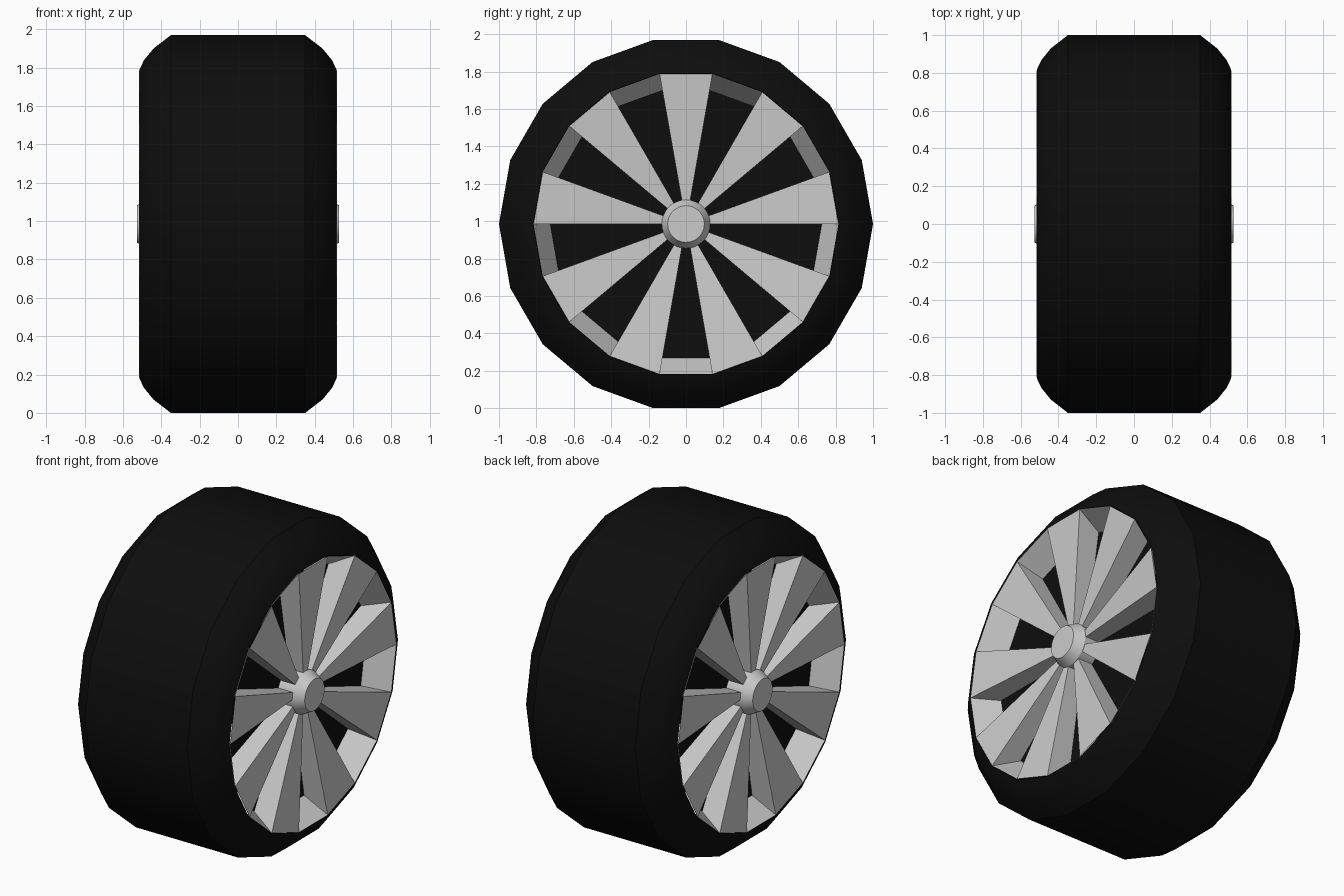
import bpy, bmesh
from math import sin, cos, radians
from mathutils import Vector

if "Cube" in bpy.data.objects:
    bpy.data.objects.remove(bpy.data.objects["Cube"])

N = 18
CZ = cos(radians(10))          # axle height
RIM_R, FLOOR_R, HUB_R = 0.815, 0.726, 0.13
RIM_X, FLOOR_X, DIP_X = 0.517, 0.365, 0.462

tyre_mat = bpy.data.materials.new("black_rubber")
tyre_mat.diffuse_color = (0.004, 0.004, 0.004, 1)
tyre_mat.use_nodes = True
tyre_mat.node_tree.nodes["Principled BSDF"].inputs["Base Color"].default_value = tyre_mat.diffuse_color


def pt(x, r, deg):
    return Vector((x, r * cos(radians(deg)), r * sin(radians(deg))))


def finish(bm, name, mat=None, angle=None):
    me = bpy.data.meshes.new(name)
    bm.to_mesh(me)
    bm.free()
    ob = bpy.data.objects.new(name, me)
    bpy.context.collection.objects.link(ob)
    ob.location.z = CZ
    if mat:
        me.materials.append(mat)
    if angle:
        bpy.ops.object.select_all(action='DESELECT')
        ob.select_set(True)
        bpy.context.view_layer.objects.active = ob
        bpy.ops.object.shade_smooth_by_angle(angle=radians(angle))
    return ob


def lathe(name, profile, sides, mat=None, angle=None):
    """Revolve (x, radius) points around the x axis, capping both ends."""
    bm = bmesh.new()
    rings = [[bm.verts.new(pt(x, r, 360 * i / sides)) for i in range(sides)]
             for x, r in profile]
    for a, b in zip(rings, rings[1:]):
        for i in range(sides):
            j = (i + 1) % sides
            bm.faces.new((a[i], a[j], b[j], b[i]))
    bm.faces.new(rings[0])
    bm.faces.new(rings[-1])
    bmesh.ops.recalc_face_normals(bm, faces=bm.faces)
    return finish(bm, name, mat, angle)


# Tyre: rounded shoulders, closed by a dark recessed disc behind the spokes
half = [(0.35, 1.0), (0.44, 0.93), (0.49, 0.868), (0.514, 0.818),
        (FLOOR_X - 0.003, FLOOR_R + 0.005)]
lathe("tyre", [(-x, r) for x, r in reversed(half)] + half, N, tyre_mat, 25)


def spoked_rim(name, s):
    bm = bmesh.new()

    def quad(points, facing):
        f = bm.faces.new([bm.verts.new(p) for p in points])
        f.normal_update()
        if f.normal.dot(facing) < 0:
            f.normal_flip()

    for k in range(9):
        a, b, c = 40 * k, 40 * k + 20, 40 * k + 40
        # spoke front, dished towards the hub
        quad([pt(s * RIM_X, RIM_R, a), pt(s * RIM_X, RIM_R, b),
              pt(s * DIP_X, HUB_R - 0.01, b), pt(s * DIP_X, HUB_R - 0.01, a)],
             Vector((s, 0, 0)))
        # spoke side walls
        for ang, out in ((a, a - 90), (b, b + 90)):
            quad([pt(s * RIM_X, RIM_R, ang), pt(s * FLOOR_X, FLOOR_R, ang),
                  pt(s * FLOOR_X, HUB_R - 0.01, ang), pt(s * DIP_X, HUB_R - 0.01, ang)],
                 pt(0, 1, out))
        # sloping rim between spokes
        quad([pt(s * RIM_X, RIM_R, b), pt(s * RIM_X, RIM_R, c),
              pt(s * FLOOR_X, FLOOR_R, c), pt(s * FLOOR_X, FLOOR_R, b)],
             pt(0, -1, b + 10))
    bmesh.ops.remove_doubles(bm, verts=bm.verts, dist=1e-5)
    finish(bm, name)


# Spokes and chamfered hub on both sides
for side, s in (("right", 1), ("left", -1)):
    spoked_rim(side + "_spokes", s)
    lathe(side + "_hub", [(s * (FLOOR_X - 0.01), HUB_R), (s * 0.467, HUB_R), (s * 0.526, 0.098)],
          32, None, 25)
